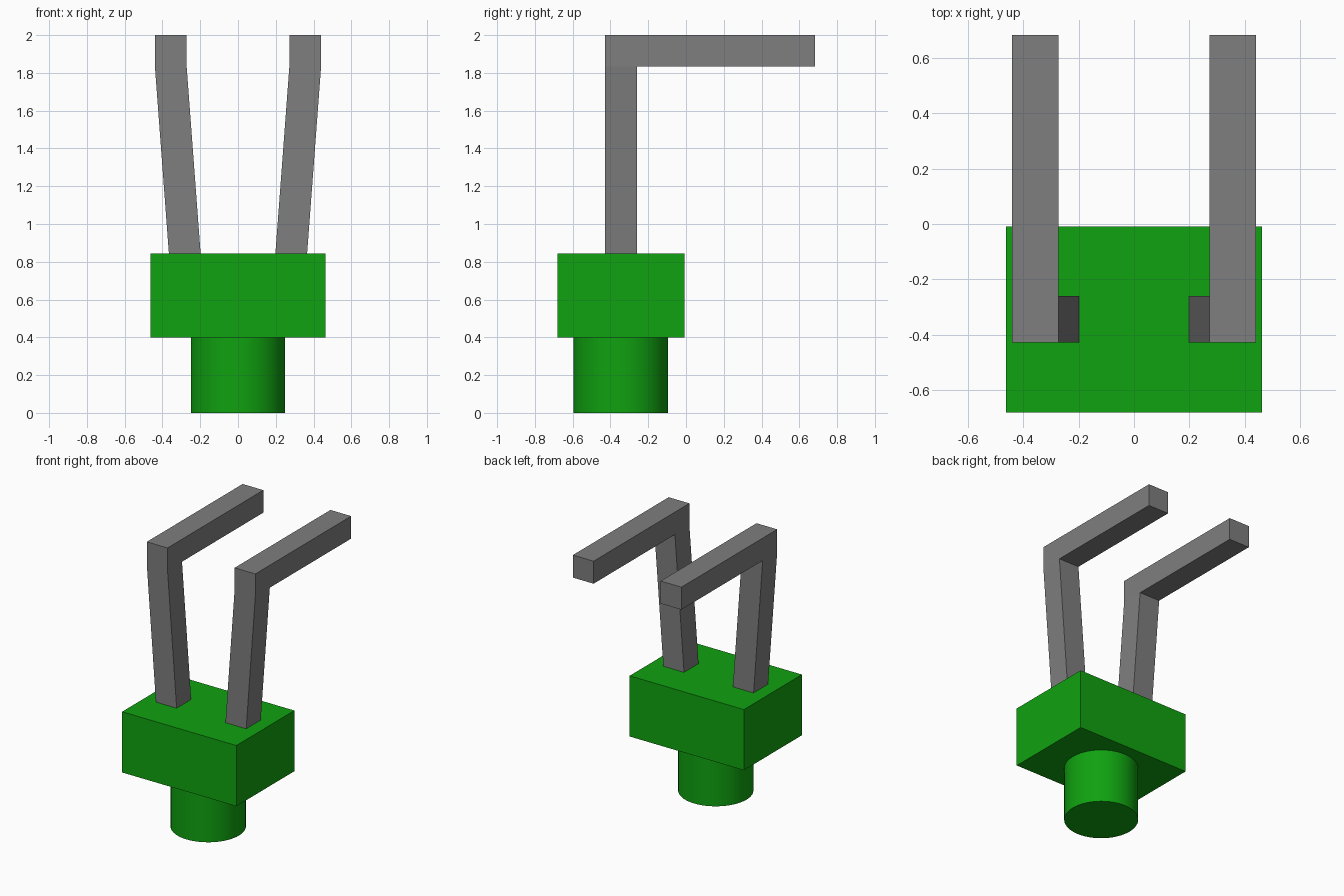
import bpy, bmesh, math
from mathutils import Vector

cube = bpy.data.objects.get("Cube")
if cube:
    bpy.data.objects.remove(cube, do_unlink=True)


def material(name, colour):
    mat = bpy.data.materials.new(name)
    mat.use_nodes = True
    mat.diffuse_color = colour
    mat.node_tree.nodes["Principled BSDF"].inputs["Base Color"].default_value = colour
    return mat


green = material("green", (0.005, 0.36, 0.005, 1))
grey = material("grey", (0.21, 0.21, 0.21, 1))

BODY_Y = -0.345
BODY_TOP = 0.845
STEM_TOP = 0.40

# Round stem
bpy.ops.mesh.primitive_cylinder_add(vertices=64, radius=0.25, depth=STEM_TOP,
                                    location=(0, BODY_Y, STEM_TOP / 2))
stem = bpy.context.object
stem.name = "stem"
stem.data.materials.append(green)
bpy.ops.object.shade_smooth_by_angle(angle=math.radians(40))

# Block body
bpy.ops.mesh.primitive_cube_add(size=1, location=(0, BODY_Y, (STEM_TOP + BODY_TOP) / 2))
body = bpy.context.object
body.name = "body"
body.scale = (0.926, 0.672, BODY_TOP - STEM_TOP)
body.data.materials.append(green)


def extrude(bm, face, offset):
    """Extrude one face by an offset and return the new end face."""
    end = bmesh.ops.extrude_discrete_faces(bm, faces=[face])["faces"][0]
    bmesh.ops.translate(bm, verts=end.verts, vec=offset)
    return end


def bent_arm(name, side):
    """Leaning post with a square bar reaching backwards."""
    width, bend_z, front_y, end_y = 0.168, 1.835, -0.428, 0.682
    bm = bmesh.new()
    base_x = side * 0.282
    corners = [(-1, 0), (1, 0), (1, 1), (-1, 1)]
    base = bm.faces.new([bm.verts.new((base_x + cx * width / 2, front_y + cy * width, BODY_TOP))
                         for cx, cy in corners])
    bm.normal_update()
    lean = extrude(bm, base, Vector((side * 0.074, 0, bend_z - BODY_TOP)))
    extrude(bm, lean, Vector((0, 0, 2 - bend_z)))
    bm.normal_update()
    # The bar grows from the rear face of the top segment
    rear = max((f for f in bm.faces if f.calc_center_median().z > bend_z + 0.01),
               key=lambda f: f.calc_center_median().y)
    extrude(bm, rear, Vector((0, end_y - front_y - width, 0)))
    bmesh.ops.recalc_face_normals(bm, faces=bm.faces)
    mesh = bpy.data.meshes.new(name)
    bm.to_mesh(mesh)
    bm.free()
    mesh.materials.append(grey)
    bpy.context.collection.objects.link(bpy.data.objects.new(name, mesh))


bent_arm("left_arm", 1)
bent_arm("right_arm", -1)
